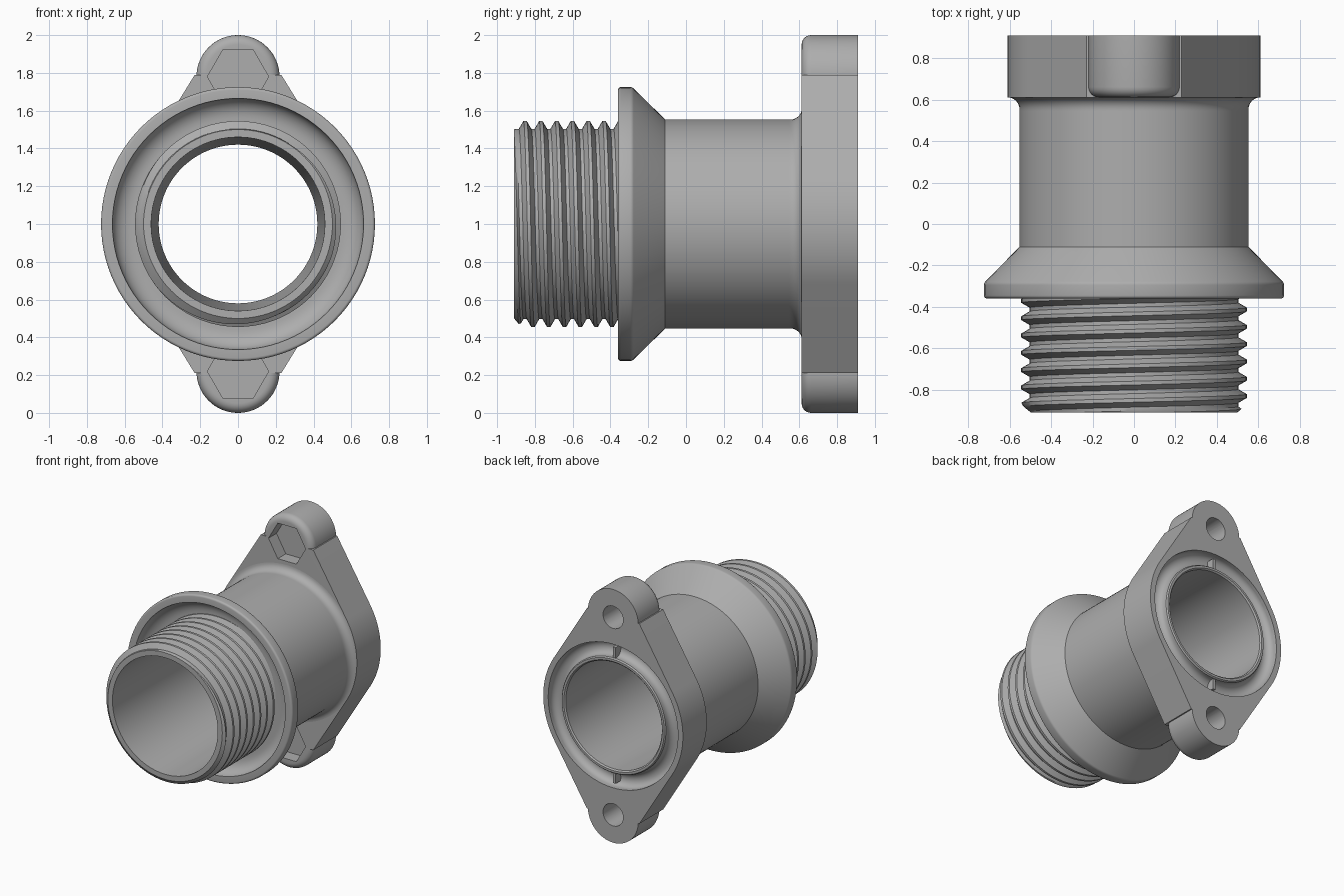
import bpy, bmesh
from math import sin, cos, pi, radians, tau

if "Cube" in bpy.data.objects:
    bpy.data.objects.remove(bpy.data.objects["Cube"])

SEGS = 96
AXIS_Z = 1.0
FRONT, BACK, FACE = -0.91, 0.91, 0.612   # pipe mouth, mounting face, flange front
LUG = 0.78                               # lug distance from the axis

grey = bpy.data.materials.new("plain grey")
grey.use_nodes = True
grey.diffuse_color = (0.42, 0.42, 0.42, 1)
grey.node_tree.nodes["Principled BSDF"].inputs["Base Color"].default_value = (0.42, 0.42, 0.42, 1)


def finish(name, bm):
    bmesh.ops.remove_doubles(bm, verts=bm.verts, dist=1e-5)
    bmesh.ops.recalc_face_normals(bm, faces=bm.faces)
    mesh = bpy.data.meshes.new(name)
    bm.to_mesh(mesh)
    bm.free()
    mesh.materials.append(grey)
    obj = bpy.data.objects.new(name, mesh)
    bpy.context.collection.objects.link(obj)
    return obj


def skin(bm, columns, closed):
    """Join neighbouring columns of vertices with quads."""
    for a, b in zip(columns, columns[1:]):
        n = len(a)
        for j in range(n if closed else n - 1):
            k = (j + 1) % n
            bm.faces.new((a[j], a[k], b[k], b[j]))


def lathe(name, profile, z=AXIS_Z, segs=SEGS, turn=0.0):
    """Spin a closed (radius, y) profile about a line parallel to y."""
    bm = bmesh.new()
    columns = []
    for i in range(segs + 1):
        a = turn + tau * i / segs
        columns.append([bm.verts.new((r * sin(a), y, z + r * cos(a))) for r, y in profile])
    skin(bm, columns, True)
    return finish(name, bm)


def rod(name, radius, y0, y1, z=AXIS_Z, segs=SEGS, turn=0.0):
    return lathe(name, [(0, y0), (radius, y0), (radius, y1), (0, y1)], z, segs, turn)


def arc(r, y, rr, ry, start, end, n=8):
    """Points of an elliptical arc in the (radius, y) plane."""
    steps = [radians(start + (end - start) * i / n) for i in range(n + 1)]
    return [(r + rr * cos(t), y + ry * sin(t)) for t in steps]


def combine(target, tool, operation):
    mod = target.modifiers.new(operation.lower(), "BOOLEAN")
    mod.object, mod.operation, mod.solver = tool, operation, "EXACT"
    bpy.context.view_layer.update()
    graph = bpy.context.evaluated_depsgraph_get()
    result = bpy.data.meshes.new_from_object(target.evaluated_get(graph))
    target.modifiers.clear()
    target.data = result
    bpy.data.objects.remove(tool)


def smooth(obj):
    bpy.ops.object.select_all(action="DESELECT")
    obj.select_set(True)
    bpy.context.view_layer.objects.active = obj
    bpy.ops.object.shade_smooth_by_angle(angle=radians(32))


# Pipe body: tapered bore, collar with a front recess, barrel and back groove
profile = [(0.46, FRONT), (0.50, FRONT), (0.50, -0.27), (0.56, -0.27)]
profile += arc(0.56, -0.36, 0.105, 0.09, 90, 0)                  # recess
profile += arc(0.71, -0.345, 0.015, 0.015, -90, 0, 4)            # collar lip
profile += arc(0.70, -0.295, 0.025, 0.025, 0, 45, 4)
profile += [(0.553, -0.11), (0.553, 0.545)]
profile += arc(0.61, 0.552, 0.057, 0.06, 180, 90)                # barrel fillet
profile += [(0.60, 0.70), (0.567, BACK)]
profile += arc(0.511, 0.88, 0.056, 0.05, 0, -180, 12)            # seal groove
profile += [(0.455, 0.90), (0.447, BACK), (0.43, BACK), (0.42, 0.90)]
body = lathe("pipe_body", profile)

# External right-hand thread, swept as a helix and trimmed at both ends
PITCH, CREST_Y, FLAT = 0.0836, -0.852, 0.009


def thread_radius(y, a):
    d = abs(((y - CREST_Y) / PITCH - a / tau + 0.5) % 1 - 0.5) * PITCH
    rise = (PITCH / 2 - FLAT - d) / (PITCH / 2 - 2 * FLAT)
    r = 0.504 + 0.041 * min(1, max(0, rise))
    return min(r, 0.50 + 1.2 * (y - FRONT))


bm = bmesh.new()
offsets = [-PITCH / 2 + FLAT, -PITCH / 4, -FLAT, FLAT, PITCH / 4, PITCH / 2 - FLAT]
columns = []
for i in range(SEGS + 1):
    a = tau * i / SEGS
    column = []
    for k in range(-3, 10):
        for off in offsets:
            y = CREST_Y + PITCH * (k + i / SEGS) + off
            y = min(-0.27, max(FRONT, y))
            r = thread_radius(y, a)
            column.append(bm.verts.new((r * sin(a), y, AXIS_Z + r * cos(a))))
    columns.append(column)
skin(bm, columns, False)
thread = finish("pipe_thread", bm)

# Flange plate: round sides running in tangents towards the two lugs
R, SLOPE = 0.61, radians(31.7)
END = 0.79
side = [(R * cos(t), R * sin(t)) for t in [SLOPE * (i / 12 - 1) for i in range(25)]]
tip_x = (R - END * sin(SLOPE)) / cos(SLOPE)
half = [(tip_x, -END)] + side + [(tip_x, END)]
outline = half + [(-x, -z) for x, z in half]
bm = bmesh.new()
face = bm.faces.new([bm.verts.new((x, FACE, AXIS_Z + z)) for x, z in outline])
moved = bmesh.ops.extrude_face_region(bm, geom=[face])["geom"]
bmesh.ops.translate(bm, vec=(0, BACK - FACE, 0),
                    verts=[v for v in moved if isinstance(v, bmesh.types.BMVert)])
flange = finish("mounting_flange", bm)

# Rounded lugs, bolt holes and hexagonal nut pockets
for s in (-1, 1):
    z = AXIS_Z + s * LUG
    rounded = arc(0.17, FACE + 0.05, 0.05, 0.05, -90, 0, 6)
    lug = lathe("lug", [(0, FACE)] + rounded + [(0.22, BACK), (0, BACK)], z, 64)
    combine(flange, lug, "UNION")
for s in (-1, 1):
    z = AXIS_Z + s * LUG
    combine(flange, rod("bolt_hole", 0.088, 0.5, 1.0, z, 48), "DIFFERENCE")
    combine(flange, rod("nut_pocket", 0.162, 0.5, FACE + 0.1, z, 6, pi / 6), "DIFFERENCE")
combine(flange, rod("pipe_opening", 0.567, 0.5, 1.0), "DIFFERENCE")

for obj in (body, thread, flange):
    smooth(obj)

# Small ribs across the seal groove
for name, s in (("upper_groove_rib", 1), ("lower_groove_rib", -1)):
    bm = bmesh.new()
    bmesh.ops.create_cube(bm, size=1)
    for v in bm.verts:
        v.co = (v.co.x * 0.024, 0.86 + v.co.y * 0.07, AXIS_Z + s * (0.495 + v.co.z * 0.085))
    finish(name, bm)
